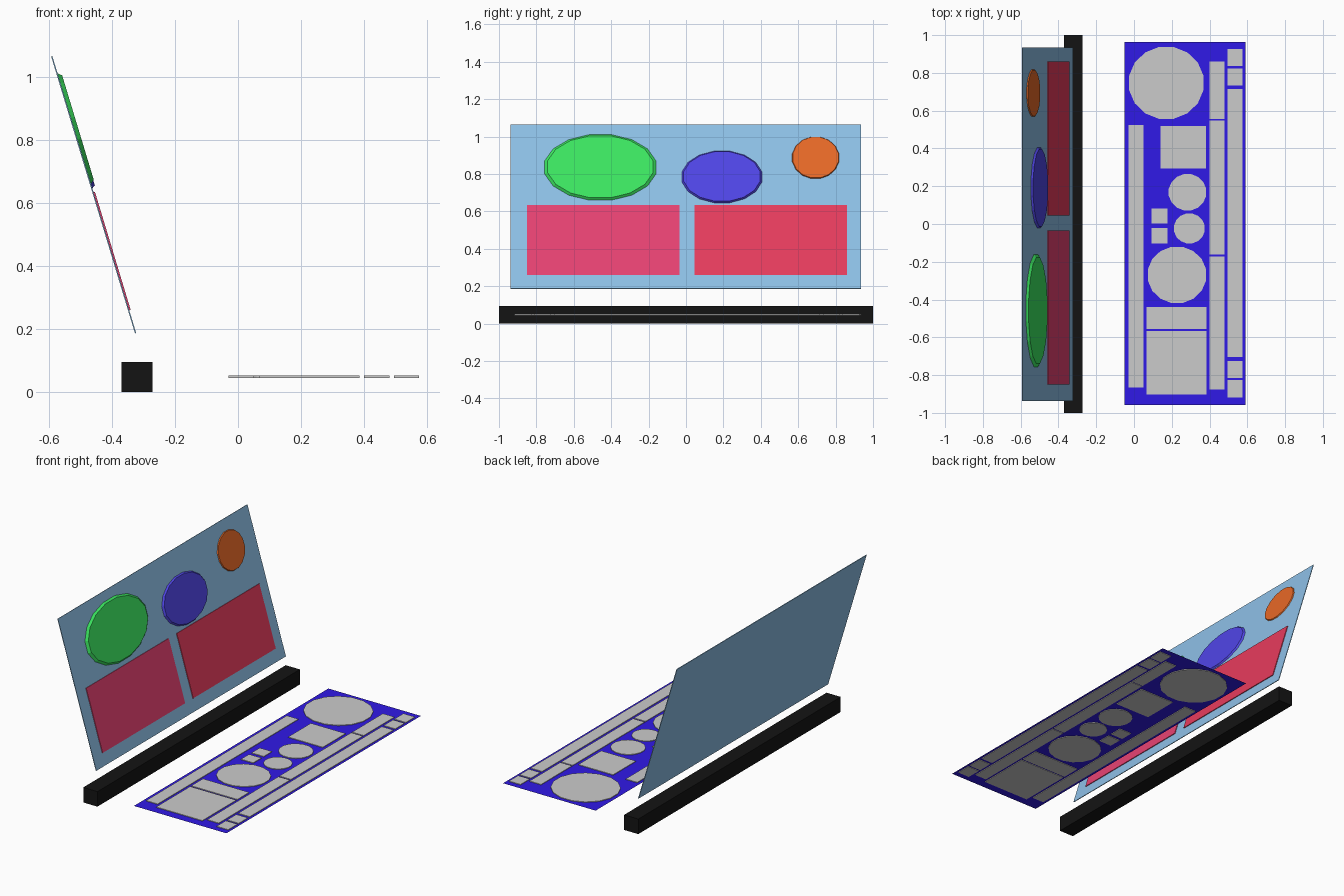
import bpy, bmesh, math
from mathutils import Matrix, Vector

if "Cube" in bpy.data.objects:
    bpy.data.objects.remove(bpy.data.objects["Cube"])


def material(name, rgb):
    m = bpy.data.materials.new(name)
    m.diffuse_color = (*rgb, 1)
    m.use_nodes = True
    m.node_tree.nodes["Principled BSDF"].inputs["Base Color"].default_value = m.diffuse_color
    return m


def finish(name, bm, frame, mat):
    bmesh.ops.recalc_face_normals(bm, faces=bm.faces)
    me = bpy.data.meshes.new(name)
    bm.to_mesh(me)
    bm.free()
    ob = bpy.data.objects.new(name, me)
    bpy.context.collection.objects.link(ob)
    ob.matrix_world = frame
    if mat:
        me.materials.append(mat)
    return ob


def box(name, x0, x1, y0, y1, z0, z1, mat=None, frame=Matrix()):
    bm = bmesh.new()
    bmesh.ops.create_cube(bm, size=1)
    bmesh.ops.scale(bm, vec=(x1 - x0, y1 - y0, z1 - z0), verts=bm.verts)
    bmesh.ops.translate(bm, vec=((x0 + x1) / 2, (y0 + y1) / 2, (z0 + z1) / 2), verts=bm.verts)
    return finish(name, bm, frame, mat)


def disc(name, x0, x1, y0, y1, z0, z1, mat=None, frame=Matrix(), taper=1.0):
    bm = bmesh.new()
    bmesh.ops.create_cone(bm, cap_ends=True, segments=16, radius1=1, radius2=taper, depth=1,
                          matrix=Matrix.Rotation(math.pi / 16, 4, 'Z'))
    bmesh.ops.scale(bm, vec=((x1 - x0) / 2, (y1 - y0) / 2, z1 - z0), verts=bm.verts)
    bmesh.ops.translate(bm, vec=((x0 + x1) / 2, (y0 + y1) / 2, (z0 + z1) / 2), verts=bm.verts)
    return finish(name, bm, frame, mat)


black = material("black", (0.007, 0.007, 0.007))
deep_blue = material("deep_blue", (0.03, 0.01, 0.8))
sky = material("sky_blue", (0.27, 0.53, 0.8))
pink = material("pink_red", (0.8, 0.055, 0.17))
red = material("red", (0.8, 0.045, 0.11))
green = material("green", (0.045, 0.8, 0.12))
indigo = material("indigo", (0.08, 0.06, 0.8))
orange = material("orange", (0.8, 0.14, 0.02))

# Support bar
box("support_bar", -0.37, -0.272, -1, 1, 0, 0.094, black)

# Flat control board: a single sheet that the tiles pass through
bm = bmesh.new()
bm.faces.new([bm.verts.new((x, y, 0.0475)) for x, y in
              [(-0.05, -0.957), (0.59, -0.957), (0.59, 0.964), (-0.05, 0.964)]])
finish("control_board", bm, Matrix(), deep_blue)

# Grey rectangular tiles: x range, then y ranges in that column
Z0, Z1 = 0.0435, 0.0515
columns = [
    (-0.03, 0.05, [(-0.865, 0.525)]),
    (0.14, 0.38, [(0.295, 0.52)]),
    (0.092, 0.177, [(0.002, 0.083), (-0.102, -0.022)]),
    (0.066, 0.385, [(-0.556, -0.44), (-0.902, -0.567)]),
    (0.40, 0.48, [(0.556, 0.86), (-0.162, 0.547), (-0.876, -0.172)]),
    (0.495, 0.575, [(0.837, 0.927), (0.732, 0.824), (-0.705, 0.714),
                    (-0.814, -0.724), (-0.918, -0.827)]),
]
for x0, x1, rows in columns:
    for y0, y1 in rows:
        box("board_tile", x0, x1, y0, y1, Z0, Z1)

# Grey round tiles
for c in [(-0.03, 0.372, 0.553, 0.941), (0.182, 0.384, 0.07, 0.266),
          (0.21, 0.376, -0.104, 0.057), (0.07, 0.385, -0.421, -0.118)]:
    disc("round_tile", *c, Z0, Z1)

# Leaning panel frame: local x = width, local y = up the slope, local z = outward
low, high = Vector((-0.325, 0, 0.186)), Vector((-0.591, 0, 1.065))
up = (high - low).normalized()
right = Vector((0, 1, 0))
lean = Matrix((right, up, right.cross(up))).transposed().to_4x4()
lean.translation = (low + high) / 2


def slope(z):
    return (z - lean.translation.z) / up.z


half = (high - low).length / 2
box("display_panel", -0.938, 0.935, -half, half, -0.002, 0.002, sky, lean)

# Screens on the panel
for name, y0, y1, mat in [("left_screen", -0.85, -0.035, pink), ("right_screen", 0.045, 0.86, red)]:
    box(name, y0, y1, slope(0.258), slope(0.633), 0.001, 0.0065, mat, lean)

# Oval dials on the panel
for name, y0, y1, z0, z1, h, t, mat in [
        ("large_dial", -0.763, -0.153, 0.655, 1.014, 0.014, 0.94, green),
        ("middle_dial", -0.027, 0.411, 0.642, 0.925, 0.012, 0.95, indigo),
        ("small_dial", 0.565, 0.821, 0.772, 1.0, 0.008, 0.97, orange)]:
    disc(name, y0, y1, slope(z0), slope(z1), 0.001, h, mat, lean, t)
